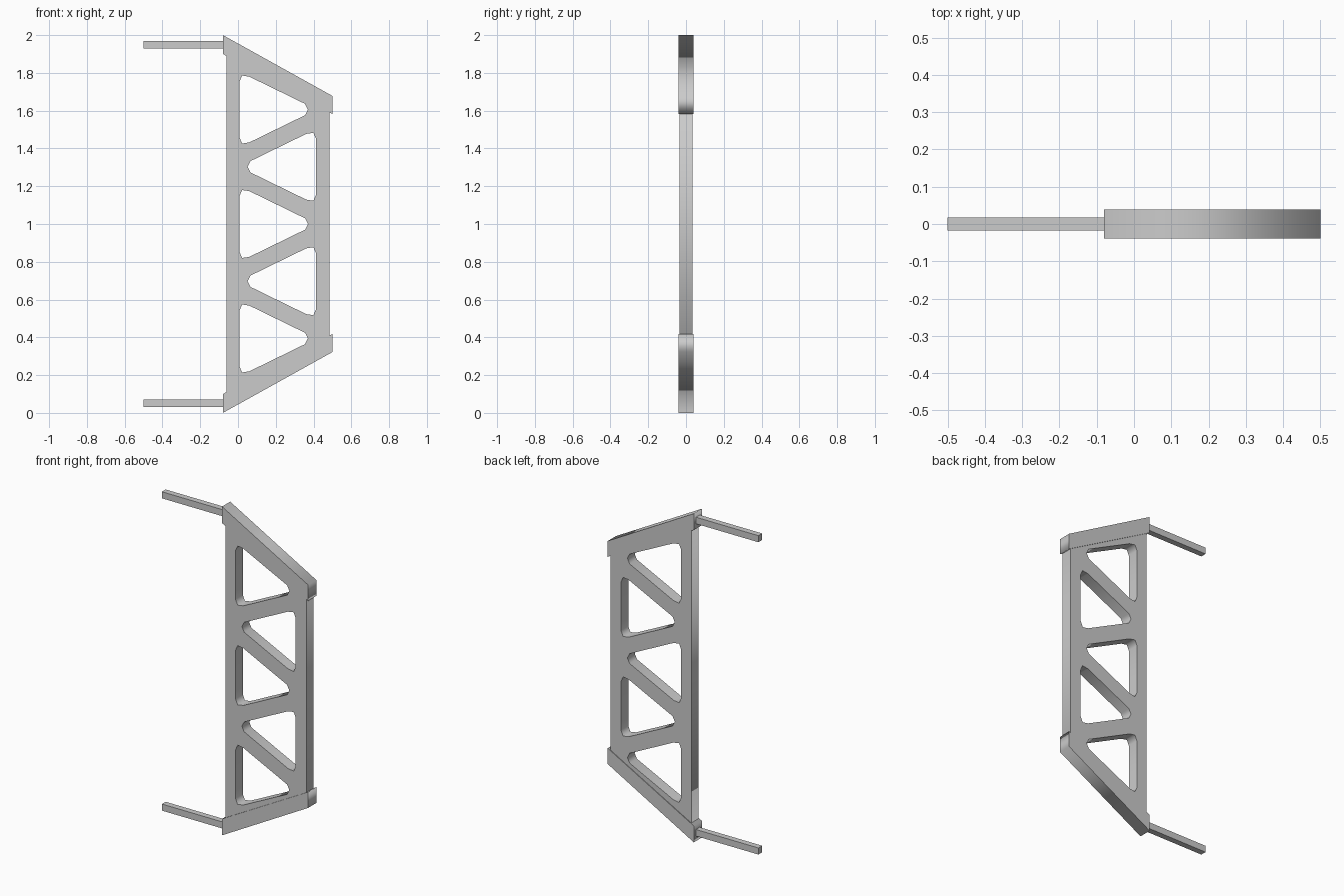
import bpy, bmesh
from math import radians

if "Cube" in bpy.data.objects:
    bpy.data.objects.remove(bpy.data.objects["Cube"])


def make_profile(name, loops, half_y):
    """Fill x-z outlines (first outer, rest holes) and extrude along y."""
    cu = bpy.data.curves.new(name, 'CURVE')
    cu.dimensions = '2D'
    cu.fill_mode = 'BOTH'
    cu.extrude = half_y
    for pts in loops:
        sp = cu.splines.new('POLY')
        sp.points.add(len(pts) - 1)
        for p, (x, z) in zip(sp.points, pts):
            p.co = (x, z, 0, 1)
        sp.use_cyclic_u = True
    ob = bpy.data.objects.new(name, cu)
    bpy.context.collection.objects.link(ob)
    ob.rotation_euler = (radians(90), 0, 0)
    bpy.ops.object.select_all(action='DESELECT')
    ob.select_set(True)
    bpy.context.view_layer.objects.active = ob
    bpy.ops.object.convert(target='MESH')
    ob = bpy.context.object
    ob.name = name
    # weld the shell and make all faces point outwards
    bm = bmesh.new()
    bm.from_mesh(ob.data)
    bmesh.ops.remove_doubles(bm, verts=bm.verts, dist=1e-5)
    bmesh.ops.recalc_face_normals(bm, faces=bm.faces)
    bm.to_mesh(ob.data)
    bm.free()
    return ob


def make_box(name, lo, hi):
    bm = bmesh.new()
    bmesh.ops.create_cube(bm, size=1)
    for v in bm.verts:
        v.co = [(a + b) / 2 + c * (b - a) for a, b, c in zip(lo, hi, v.co)]
    me = bpy.data.meshes.new(name)
    bm.to_mesh(me)
    bm.free()
    ob = bpy.data.objects.new(name, me)
    bpy.context.collection.objects.link(ob)


# blunted triangular cut-out, upper half, relative to its centre height
half = [(0.37, 0.0), (0.355, 0.03), (0.06, 0.174), (0.022, 0.18), (0.008, 0.148)]
tri = half + [(x, -z) for x, z in reversed(half[1:])]

# truss plate with five alternating cut-outs
outline = [(-0.06, 0.03), (0.485, 0.335), (0.485, 1.665), (-0.06, 1.97)]
holes = []
for i in range(5):
    cz = 1.0 + (i - 2) * 0.303
    holes.append([(x if i % 2 == 0 else 0.421 - x, cz + z) for x, z in tri])
make_profile("truss_plate", [outline] + holes, 0.035)

# sloping end caps and wall rods, mirrored bottom to top
cap = [(-0.08, 0.0), (0.5, 0.322), (0.5, 0.418), (-0.08, 0.1)]
make_profile("bottom_cap", [cap], 0.0395)
make_profile("top_cap", [[(x, 2 - z) for x, z in cap]], 0.0395)
for name, z in (("bottom_rod", 0.05), ("top_rod", 1.95)):
    make_box(name, (-0.5, -0.018, z - 0.02), (-0.07, 0.018, z + 0.02))
